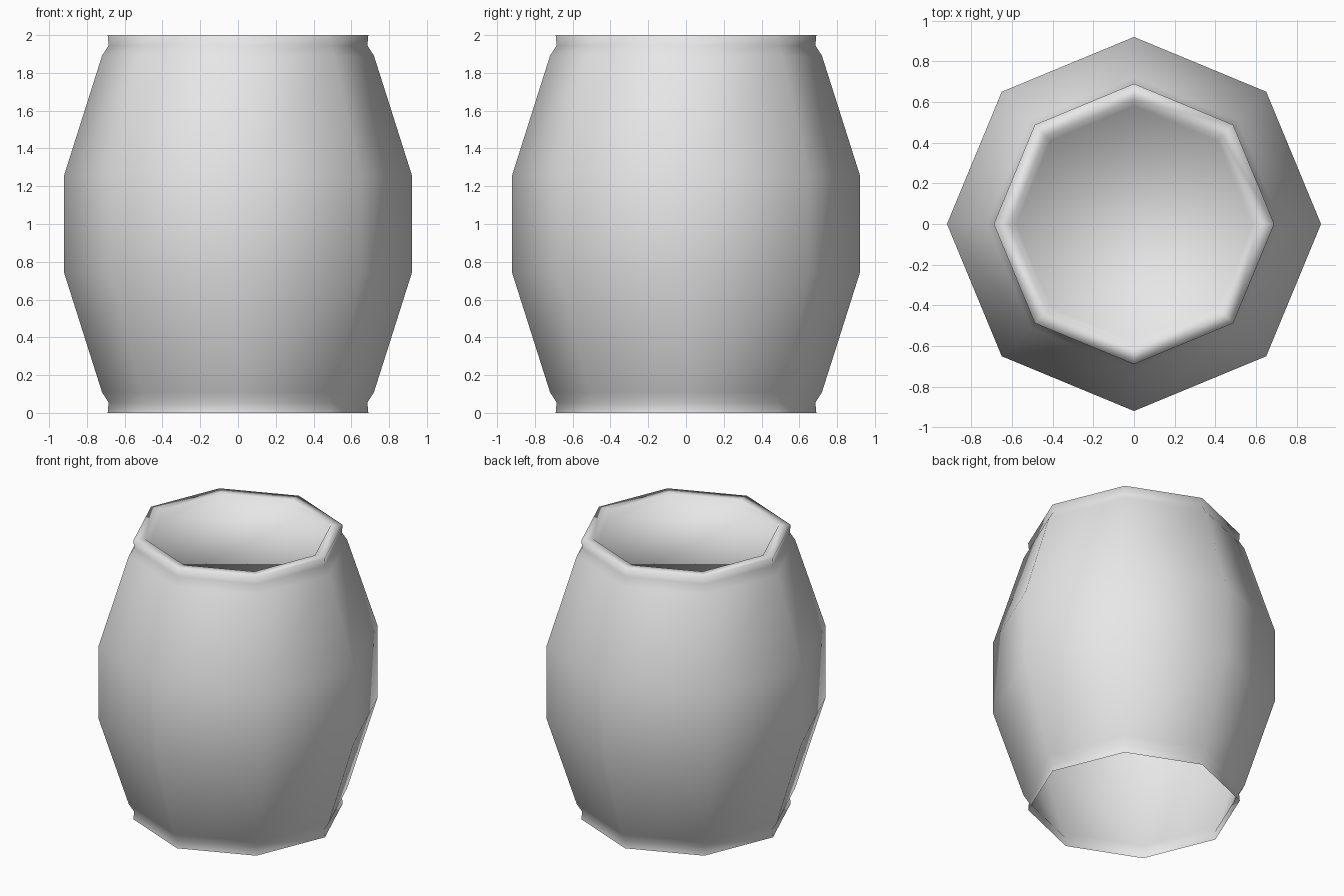
import bpy, bmesh, math

SIDES = 8

cube = bpy.data.objects.get("Cube")
if cube:
    bpy.data.objects.remove(cube, do_unlink=True)

# Single plain colour
grey = bpy.data.materials.new("plain_grey")
grey.use_nodes = True
colour = (0.8, 0.8, 0.8, 1)
grey.diffuse_color = colour
grey.node_tree.nodes["Principled BSDF"].inputs["Base Color"].default_value = colour

# Half profile as (radius, height): foot band and belly, mirrored upwards
lower = [(0.69, 0.0), (0.685, 0.055), (0.72, 0.11), (0.92, 0.74)]
upper = [(r, 2 - z) for r, z in reversed(lower)]
# Rim lip, then the shallow sunken lid
lid = [(0.61, 2.0), (0.58, 1.94)]


def lathe(name, profile):
    """Turn a profile into an eight-sided shell, open below, capped on the last ring."""
    bm = bmesh.new()
    rings = []
    for r, z in profile:
        angles = [math.tau * i / SIDES for i in range(SIDES)]
        rings.append([bm.verts.new((r * math.cos(a), r * math.sin(a), z)) for a in angles])
    for low, high in zip(rings, rings[1:]):
        for i in range(SIDES):
            j = (i + 1) % SIDES
            bm.faces.new((low[i], low[j], high[j], high[i]))
    bm.faces.new(rings[-1])
    for face in bm.faces:
        face.smooth = True
    mesh = bpy.data.meshes.new(name)
    bm.to_mesh(mesh)
    bm.free()
    mesh.materials.append(grey)
    obj = bpy.data.objects.new(name, mesh)
    bpy.context.collection.objects.link(obj)
    return obj


# Barrel body with rim and lid in one smooth shell
lathe("barrel", lower + upper + lid)
